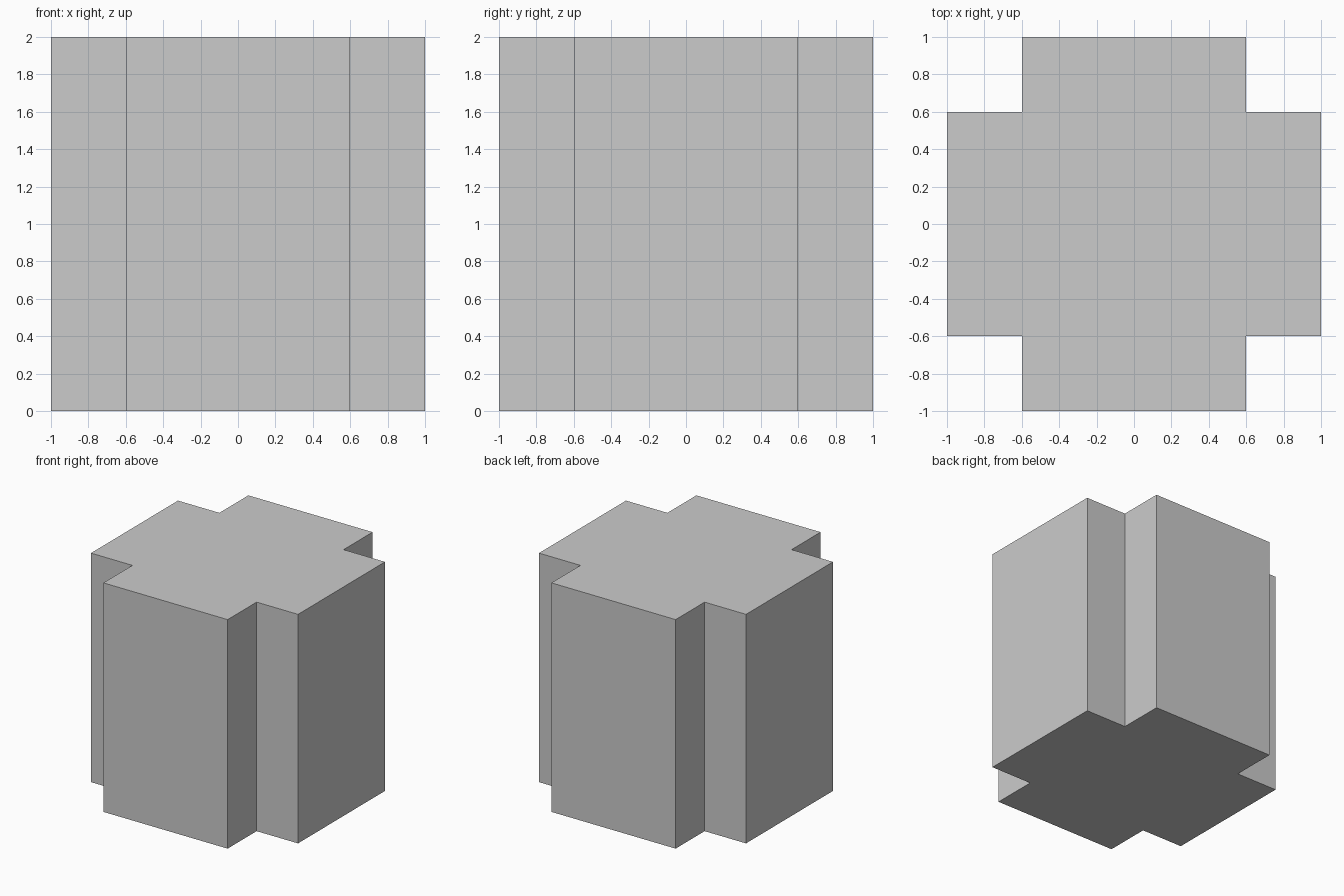
import bpy, bmesh

if "Cube" in bpy.data.objects:
    bpy.data.objects.remove(bpy.data.objects["Cube"])

OUTER, INNER, HEIGHT = 1.0, 0.6, 2.0

# Cross-shaped profile: one notched corner turned through four quarters
corner = [(OUTER, INNER), (INNER, INNER), (INNER, OUTER)]
profile = []
for _ in range(4):
    profile += corner
    corner = [(-y, x) for x, y in corner]

# Extrude the profile upward into a solid column
bm = bmesh.new()
base = bm.faces.new([bm.verts.new((x, y, 0)) for x, y in profile])
top = bmesh.ops.extrude_face_region(bm, geom=[base], use_keep_orig=True)
verts = [g for g in top["geom"] if isinstance(g, bmesh.types.BMVert)]
bmesh.ops.translate(bm, verts=verts, vec=(0, 0, HEIGHT))
bmesh.ops.recalc_face_normals(bm, faces=bm.faces)

mesh = bpy.data.meshes.new("cross_column")
bm.to_mesh(mesh)
bm.free()
bpy.context.collection.objects.link(bpy.data.objects.new("cross_column", mesh))
